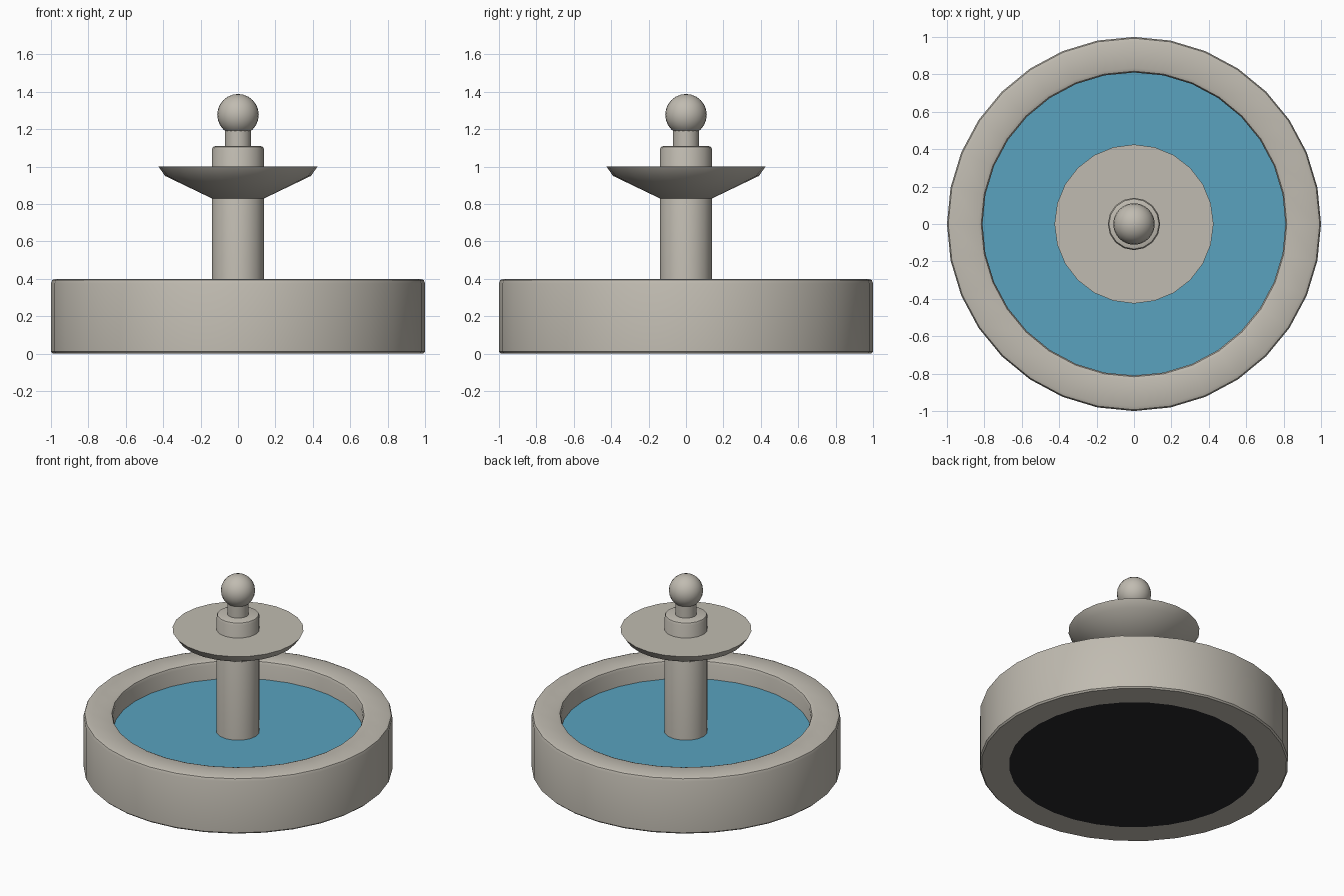
import bpy, bmesh, math

if "Cube" in bpy.data.objects:
    bpy.data.objects.remove(bpy.data.objects["Cube"])


def lathe(name, profile, sides, closed=False, color=None, smooth=True):
    """Spin (radius, z) points round z; open ends are capped."""
    bm = bmesh.new()
    rings = []
    for r, z in profile:
        rings.append([bm.verts.new((r * math.cos(2 * math.pi * i / sides),
                                    r * math.sin(2 * math.pi * i / sides), z))
                      for i in range(sides)])
    pairs = list(zip(rings, rings[1:]))
    if closed:
        pairs.append((rings[-1], rings[0]))
    for a, b in pairs:
        for i in range(sides):
            j = (i + 1) % sides
            bm.faces.new((a[i], a[j], b[j], b[i]))
    if not closed:
        bm.faces.new(rings[0][::-1])
        if len(rings) > 1:
            bm.faces.new(rings[-1])
    if len(rings) > 1:
        bmesh.ops.recalc_face_normals(bm, faces=bm.faces)
    me = bpy.data.meshes.new(name)
    bm.to_mesh(me)
    bm.free()
    ob = bpy.data.objects.new(name, me)
    bpy.context.collection.objects.link(ob)
    finish(ob, color, smooth)
    return ob


def finish(ob, color=None, smooth=True):
    if color:
        mat = bpy.data.materials.new(ob.name + "_colour")
        mat.diffuse_color = (*color, 1)
        mat.use_nodes = True
        mat.node_tree.nodes["Principled BSDF"].inputs["Base Color"].default_value = mat.diffuse_color
        ob.data.materials.append(mat)
    if smooth:
        bpy.ops.object.select_all(action='DESELECT')
        ob.select_set(True)
        bpy.context.view_layer.objects.active = ob
        bpy.ops.object.shade_smooth_by_angle(angle=math.radians(40))


STONE = (0.53, 0.50, 0.44)

# Basin wall: thick ring with softened edges
lathe("basin_wall",
      [(0.81, 0.0), (0.99, 0.0), (1.0, 0.01), (1.0, 0.375), (0.993, 0.393),
       (0.975, 0.4), (0.835, 0.4), (0.817, 0.393), (0.81, 0.375)],
      32, closed=True, color=STONE)

# Dark underside closing the basin, and the water surface
lathe("basin_floor", [(0.81, 0.0)], 32, color=(0.02, 0.02, 0.025), smooth=False)
water = lathe("water", [(0.81, 0.27)], 32, color=(0.10, 0.36, 0.52), smooth=False)
water.data.flip_normals()

# Column rising through the upper bowl
lathe("column", [(0.14, 0.02), (0.14, 1.09), (0.134, 1.105), (0.12, 1.11)],
      16, color=STONE)

# Upper bowl
lathe("upper_bowl", [(0.14, 0.83), (0.39, 0.95), (0.425, 1.0)], 24, color=STONE)

# Neck and ball finial
lathe("neck", [(0.07, 1.10), (0.07, 1.20)], 16, color=STONE)
bpy.ops.mesh.primitive_uv_sphere_add(segments=24, ring_count=12, radius=0.111,
                                     location=(0, 0, 1.277))
ball = bpy.context.object
ball.name = "ball_finial"
finish(ball, STONE)
